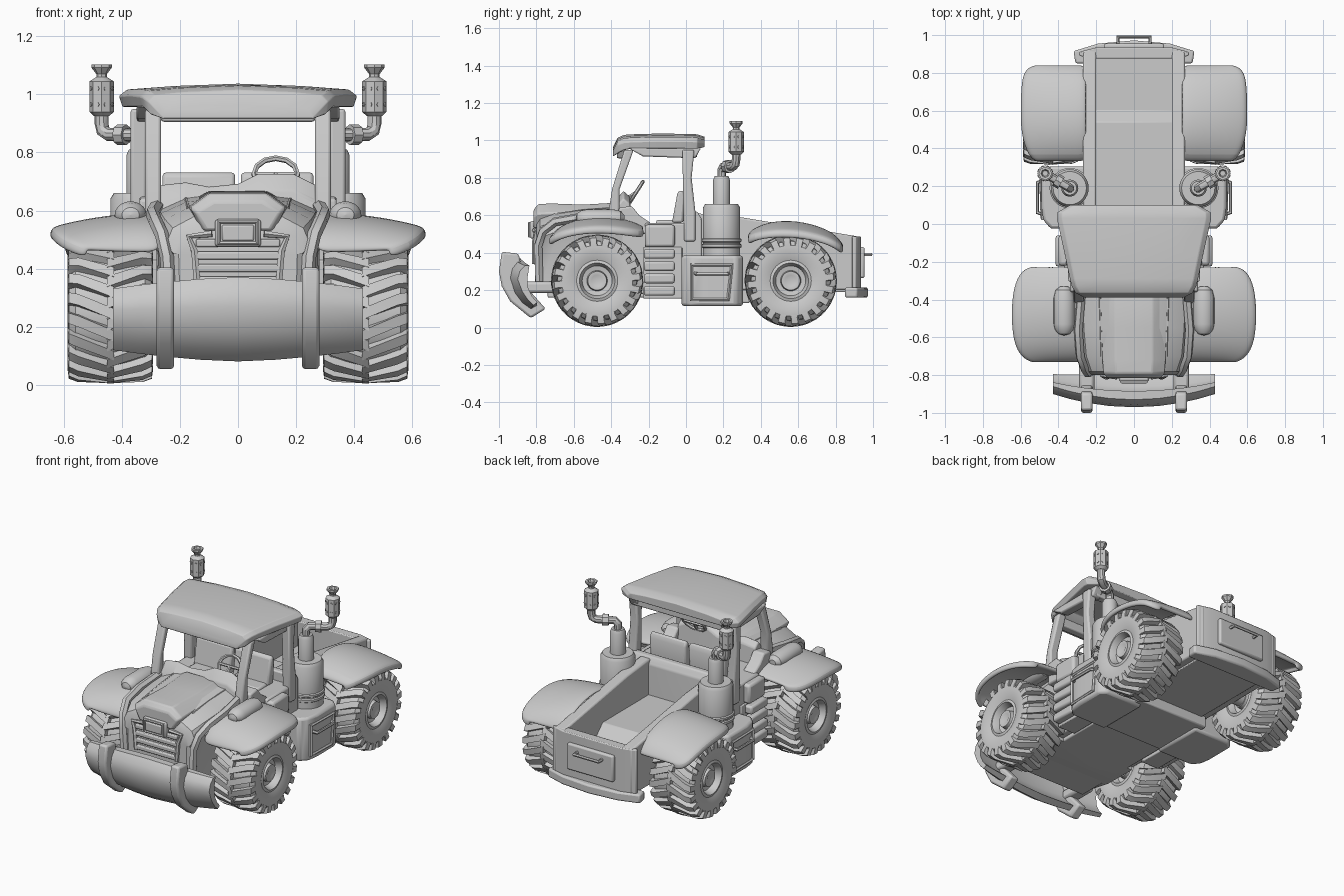
import bpy, bmesh
from math import sin, cos, pi
from mathutils import Vector

if "Cube" in bpy.data.objects:
    bpy.data.objects.remove(bpy.data.objects["Cube"])


def add(name, verts, faces, bevel=0.0, mirror=False):
    me = bpy.data.meshes.new(name)
    me.from_pydata([tuple(v) for v in verts], [], faces)
    bm = bmesh.new()
    bm.from_mesh(me)
    bmesh.ops.remove_doubles(bm, verts=bm.verts, dist=1e-5)
    bmesh.ops.recalc_face_normals(bm, faces=bm.faces)
    bm.to_mesh(me)
    bm.free()
    ob = bpy.data.objects.new(name, me)
    bpy.context.collection.objects.link(ob)
    if bevel:
        m = ob.modifiers.new("bevel", 'BEVEL')
        m.width, m.segments, m.limit_method = bevel, 2, 'ANGLE'
    if mirror:
        ob.modifiers.new("mirror", 'MIRROR')
    return ob


def prism(name, pts, axis, a, b, bevel=0.008, mirror=False):
    """Extrude a 2D profile along an axis from a to b."""
    put = {'x': lambda p, t: (t, p[0], p[1]), 'y': lambda p, t: (p[0], t, p[1]),
           'z': lambda p, t: (p[0], p[1], t)}[axis]
    n = len(pts)
    vs = [put(p, a) for p in pts] + [put(p, b) for p in pts]
    fs = [tuple(range(n)), tuple(range(n, 2 * n))]
    fs += [(i, (i + 1) % n, n + (i + 1) % n, n + i) for i in range(n)]
    return add(name, vs, fs, bevel, mirror)


def box(name, x, y, z, bevel=0.008, mirror=False):
    return prism(name, [(x[0], y[0]), (x[1], y[0]), (x[1], y[1]), (x[0], y[1])], 'z', z[0], z[1], bevel, mirror)


def loft(name, rows, closed=True, bevel=0.0, mirror=False):
    """Skin equal-length rows of points; closed rows get end caps."""
    n = len(rows[0])
    vs = [p for r in rows for p in r]
    fs = [(j * n + i, j * n + (i + 1) % n, (j + 1) * n + (i + 1) % n, (j + 1) * n + i)
          for j in range(len(rows) - 1) for i in range(n if closed else n - 1)]
    if closed:
        fs += [tuple(range(n)), tuple(range(len(vs) - n, len(vs)))]
    return add(name, vs, fs, bevel, mirror)


def lathe(name, prof, c, axis='z', n=32, mirror=True):
    """Revolve (radius, offset) pairs about an axis through c."""
    rows = []
    for r, t in prof:
        ring = [(r * cos(2 * pi * i / n), r * sin(2 * pi * i / n)) for i in range(n)]
        rows.append([(c[0] + u, c[1] + v, c[2] + t) if axis == 'z' else (c[0] + t, c[1] + u, c[2] + v) for u, v in ring])
    return loft(name, rows, mirror=mirror)


def tube(name, paths, r, sides=2, cyclic=False, mirror=False):
    cu = bpy.data.curves.new(name, 'CURVE')
    cu.dimensions, cu.bevel_depth, cu.bevel_resolution, cu.use_fill_caps = '3D', r, sides, True
    for path in paths:
        s = cu.splines.new('POLY')
        s.points.add(len(path) - 1)
        for q, p in zip(s.points, path):
            q.co = (*p, 1)
        s.use_cyclic_u = cyclic
    tmp = bpy.data.objects.new(name, cu)
    bpy.context.collection.objects.link(tmp)
    me = bpy.data.meshes.new_from_object(tmp.evaluated_get(bpy.context.evaluated_depsgraph_get()))
    bpy.data.objects.remove(tmp)
    ob = bpy.data.objects.new(name, me)
    bpy.context.collection.objects.link(ob)
    if mirror:
        ob.modifiers.new("mirror", 'MIRROR')
    return ob


# Wheels: lathed tyre and rim, wide chevron lugs reaching the shoulder
half = [(0, .105), (.03, .12), (.05, .12), (.055, .09), (.08, .095), (.087, .12), (.095, .135), (.11, .13),
        (.155, .145), (.19, .142), (.212, .12), (.22, .0)]
tyre = half + [(r, -x) for r, x in half[-2::-1]]
for tag, cy in (("front", -.475), ("rear", .56)):
    C = Vector((.44, cy, .25))
    lathe(tag + "_wheel", tyre, C, 'x', 40)
    vs, fs = [], []
    for i in range(20):
        for s in (1, -1):
            base = (i + (.5 if s < 0 else 0)) * 2 * pi / 20
            k = len(vs)
            for dx, da, r0, r1 in ((-.012, .03, .21, .247), (.11, -.18, .20, .242), (.143, -.22, .19, .23), (.147, -.22, .185, .20)):
                for da2, r in ((-.10, r0), (.10, r0), (.08, r1), (-.08, r1)):
                    a = base + da + da2
                    vs.append(C + Vector((s * dx, r * cos(a), r * sin(a))))
            fs += [(k, k + 1, k + 2, k + 3), (k + 12, k + 13, k + 14, k + 15)]
            fs += [(k + 4 * j + m, k + 4 * j + (m + 1) % 4, k + 4 * j + 4 + (m + 1) % 4, k + 4 * j + 4 + m)
                   for j in range(3) for m in range(4)]
    add(tag + "_tyre_lugs", vs, fs, mirror=True)
    lathe(tag + "_axle", [(.045, -.7), (.045, 0)], (.36, cy, .25), 'x', 16, False)

# Fenders: (y, z, outer x, droop) stations, drooping to a turned-down outer edge
for tag, xi, st in (("front", .265, [(-.73, .455, .52, -.01), (-.70, .51, .59, .02), (-.62, .56, .63, .04), (-.48, .587, .64, .05), (-.34, .575, .63, .05), (-.25, .54, .59, .03), (-.23, .525, .52, .01)]),
                    ("rear", .25, [(.335, .48, .50, .01), (.36, .525, .55, .03), (.48, .565, .59, .05), (.63, .558, .59, .05), (.77, .51, .585, .04), (.82, .455, .56, .02), (.835, .425, .50, 0)])):
    rows = [[(xi + (xo - xi) * u, y, z - dr * u ** 2.2 - d) for u, d in ((0, 0), (.33, 0), (.66, 0), (.92, 0), (1, 0), (1, .03))] for y, z, xo, dr in st]
    ob = loft(tag + "_fender", rows, closed=False, mirror=True)
    m = ob.modifiers.new("thick", 'SOLIDIFY')
    m.thickness, m.offset = .025, 0
    m = ob.modifiers.new("smooth", 'SUBSURF')
    m.levels = m.render_levels = 2
# Lamp pods on the front fenders
pod = lathe("lamp_pod", [(.001, 0), (.03, .008), (.048, .03), (.055, .06), (.055, .2), (.045, .24), (.02, .26), (.001, .26)], (0, 0, 0), 'z', 20)
for v in pod.data.vertices:
    x, y, z = v.co
    v.co = (.37 + x, -.59 + z, .585 + y * .85)

# Hood: arched sections lofted front to back
def arch(y, w, zt, zb):
    h = [(w * .9, zb), (w * .93, .45), (w, zt - .12), (w * .9, zt - .06), (w * .6, zt - .02), (0, zt)]
    return [(x, y, z) for x, z in h] + [(-x, y, z) for x, z in h[-2::-1]]
loft("hood", [arch(*a) for a in ((-.80, .22, .57, .23), (-.78, .25, .60, .21), (-.70, .28, .63, .18), (-.55, .295, .65, .16), (-.34, .30, .665, .16))])
tube("hood_frame", [[(.235, -.785, .24), (.245, -.79, .44), (.262, -.765, .515), (.285, -.70, .565), (.295, -.56, .59), (.28, -.38, .615)]], .024, 1, mirror=True)
tube("hood_seam", [[(.17, -.70, .606), (.175, -.55, .625), (.18, -.38, .638)]], .007, 1, mirror=True)
# Nose cowl, lamp and grille
cowl = [(-.17, .61), (-.10, .66), (.10, .66), (.17, .61), (.13, .53), (-.13, .53)]
loft("nose_cowl", [[(x * s, y, zc + (z - .6) * t) for x, z in cowl] for y, s, t, zc in
                   ((-.815, .85, .75, .585), (-.79, .97, 1, .60), (-.72, 1, 1, .603), (-.55, 1, .9, .603), (-.36, 1, .8, .62))], bevel=.008)
box("nose_lamp_housing", (-.08, .08), (-.835, -.74), (.475, .57), .012)
box("nose_lamp", (-.055, .055), (-.845, -.80), (.495, .55), .006)
tube("nose_lamp_rim", [[(-.065, -.836, .487), (.065, -.836, .487), (.065, -.836, .56), (-.065, -.836, .56)]], .009, 1, True)
tube("grille_frame", [[(.14, -.81, .34), (.15, -.81, .46), (.17, -.80, .51), (.09, -.81, .52)]], .013, 1, mirror=True)
for i in range(4):
    box("grille_slat", (-.145, .145), (-.818, -.78), (.345 + i * .043, .372 + i * .043), .006)

# Front blade, straps and mounting arms
sec = [(-.93, .37), (-.958, .33), (-.97, .27), (-.945, .18), (-.90, .12), (-.84, .08), (-.80, .10), (-.86, .15), (-.90, .21), (-.905, .28), (-.885, .37)]
loft("front_blade", [[(x, y + .07 * (abs(x) / .43) ** 2 * min(1, (-.79 - y) / .14), .225 + (z - .225) * (1 - .27 * (abs(x) / .43) ** 1.6)) for y, z in sec]
                     for x in (-.43, -.34, -.25, -.13, 0, .13, .25, .34, .43)])
prism("blade_strap", [(-.985, .405), (-1, .30), (-.985, .22), (-.94, .14), (-.83, .05), (-.75, .10), (-.83, .19), (-.87, .28), (-.895, .395)],
      'x', .22, .28, .012, True)
box("blade_arm", (.21, .29), (-.89, -.70), (.185, .245), .015, True)
box("front_chassis", (-.24, .24), (-.74, -.02), (.16, .30))

# Cab lower body, sills and side steps
box("cab_floor", (-.28, .28), (-.38, -.2), (.18, .56))
box("cab_body", (-.36, .36), (-.22, .06), (.20, .56), .012)
prism("cowl_side", [(-.36, .5), (-.36, .64), (-.29, .65), (-.25, .60), (-.19, .56), (-.19, .5)], 'x', .26, .34, .01, True)
box("side_sill", (.30, .40), (-.22, -.06), (.43, .55), .015, True)
box("step_back", (.25, .37), (-.23, -.02), (.155, .43), .005, True)
for i in range(4):
    box("side_step", (.33, .415), (-.225, -.06), (.17 + i * .066, .222 + i * .066), .012, True)
prism("cab_back_wall", [(.02, .2), (.02, .62), (.06, .62), (.085, .58), (.085, .2)], 'x', -.36, .36)
# Pillars
prism("front_pillar", [(-.42, .58), (-.395, .74), (-.33, .95), (-.28, .95), (-.355, .74), (-.355, .56)], 'x', .265, .32, .01, True)
prism("rear_pillar", [(-.01, .46), (-.02, .95), (.045, .95), (.03, .80), (.05, .62), (.05, .46)], 'x', .315, .37, .01, True)
# Roof: domed shell, hollow underneath
def roof_section(y, w, zt, zb):
    t = [(-1, .04), (-.93, .018), (-.6, .008), (0, 0), (.6, .008), (.93, .018), (1, .04)]
    up = .04 if -.3 < y < .05 else 0
    return [(w * u, y, zt - d) for u, d in t] + [(w * u, y, zb + e) for u, e in ((.97, 0), (.78, 0), (.75, up), (-.75, up), (-.78, 0), (-.97, 0))]
loft("roof", [roof_section(*a) for a in ((-.39, .265, .965, .915), (-.365, .31, 1.015, .93), (-.33, .33, 1.03, .95), (-.29, .34, 1.033, .957),
                                          (-.15, .37, 1.037, .957), (.03, .41, 1.035, .957), (.06, .41, 1.033, .957), (.10, .34, 1.02, .965))], bevel=.004)
prism("roof_front_visor", [(-.29, .96), (-.26, .905), (.26, .905), (.29, .96)], 'y', -.37, -.32)
prism("roof_side_rail", [(-.31, .96), (-.23, .915), (.05, .905), (.08, .96)], 'x', .29, .35, .008, True)
box("roof_rear_rail", (-.33, .33), (.01, .06), (.91, .965))

# Cab interior: dash, steering wheel, bench seat
loft("dashboard", [[(x, -.40, .55), (x, -.385, z - .06), (x, -.335, z), (x, -.30, z - .03), (x, -.29, .55)]
                   for x, z in ((-.27, .69), (-.18, .70), (-.1, .685), (0, .695), (.07, .73), (.19, .73), (.27, .69))], bevel=.008)
ring = [Vector((.13 + .075 * cos(a), -.265 + .035 * sin(a), .725 + .055 * sin(a))) for a in [i * pi / 6 for i in range(12)]]
tube("steering_wheel", [ring], .010, 1, True)
hub = Vector((.13, -.265, .725))
tube("steering_column", [[hub, (.13, -.335, .68)]] + [[hub, ring[i]] for i in (0, 6, 9)], .009, 1)
box("seat_cushion", (.02, .25), (-.16, -.04), (.53, .575), .012, True)
prism("seat_back", [(-.075, .56), (-.045, .725), (-.02, .735), (-.005, .70), (-.015, .56)], 'x', .01, .26, .012, True)

# Side tanks with exhaust stacks
lathe("side_tank", [(.10, .24), (.10, .425), (.107, .43), (.107, .443), (.10, .448), (.10, .455), (.107, .46), (.107, .472), (.10, .477),
                    (.10, .64), (.088, .66), (.045, .66), (.045, .79), (.036, .81), (.02, .81)], (.34, .19, 0))
tube("exhaust_pipe", [[(.34, .19, .79), (.34, .19, .84), (.355, .20, .86), (.445, .252, .862), (.465, .264, .875), (.47, .268, .90), (.47, .268, .95)]],
     .024, 3, mirror=True)
tube("exhaust_collar", [[(.385, .217, .861), (.415, .235, .861)]], .036, 2, mirror=True)
lathe("muffler", [(.026, .925), (.042, .94), (.042, 1.045), (.026, 1.055), (.018, 1.06), (.018, 1.07), (.035, 1.092), (.035, 1.103), (.022, 1.103), (.015, 1.085)],
      (.47, .268, 0), 'z', 8)
tube("muffler_ports", [[(.47, .268, z), (.47 + .0425 * cos(a), .268 + .0425 * sin(a), z)] for z in (.965, 1.02)
                       for a in [(i + .5) * pi / 4 for i in range(8)]], .008, 1, mirror=True)

# Toolboxes between the wheels, with panel frame and handle
prism("toolbox", [(.20, -.025), (.44, -.025), (.48, .02), (.49, .09), (.49, .27), (.45, .305), (.20, .305)], 'z', .115, .385, .015, True)
tube("toolbox_panel_frame", [[(.482, .03, .15), (.488, .225, .15), (.488, .245, .335), (.482, .03, .335)]], .013, 1, True, True)
tube("toolbox_handle", [[(.48, .05, .29), (.51, .06, .285), (.51, .22, .285), (.48, .23, .29)]], .010, 1, mirror=True)
box("belly_pan", (-.25, .25), (-.02, .34), (.13, .30))

# Cargo bed: sloping walls, stepped floor, tailgate
prism("bed_side", [(.06, .2), (.06, .61), (.29, .59), (.92, .487), (.92, .2)], 'x', .20, .27, .01, True)
prism("bed_floor", [(.06, .19), (.06, .39), (.54, .39), (.60, .33), (.90, .33), (.90, .19)], 'x', -.22, .22, .004)
prism("tailgate", [(-.29, .89), (-.29, .91), (-.2, .935), (.2, .935), (.29, .91), (.29, .89), (.2, .875), (-.2, .875)], 'z', .18, .487, .006)
box("tailgate_plate", (-.16, .16), (.92, .955), (.265, .43), .01)
tube("tailgate_handle", [[(-.085, .94, .39), (-.085, .99, .39), (.085, .99, .39), (.085, .94, .39)]], .010, 1)
prism("rear_bumper", [(-.31, .85), (-.32, .915), (-.19, .955), (0, .972), (.19, .955), (.32, .915), (.31, .85)], 'z', .16, .215, .01)

# Smooth shading with sharp edges kept
bpy.ops.object.select_all(action='DESELECT')
for o in bpy.context.scene.objects:
    o.select_set(True)
    bpy.context.view_layer.objects.active = o
bpy.ops.object.shade_smooth_by_angle(angle=.6)
